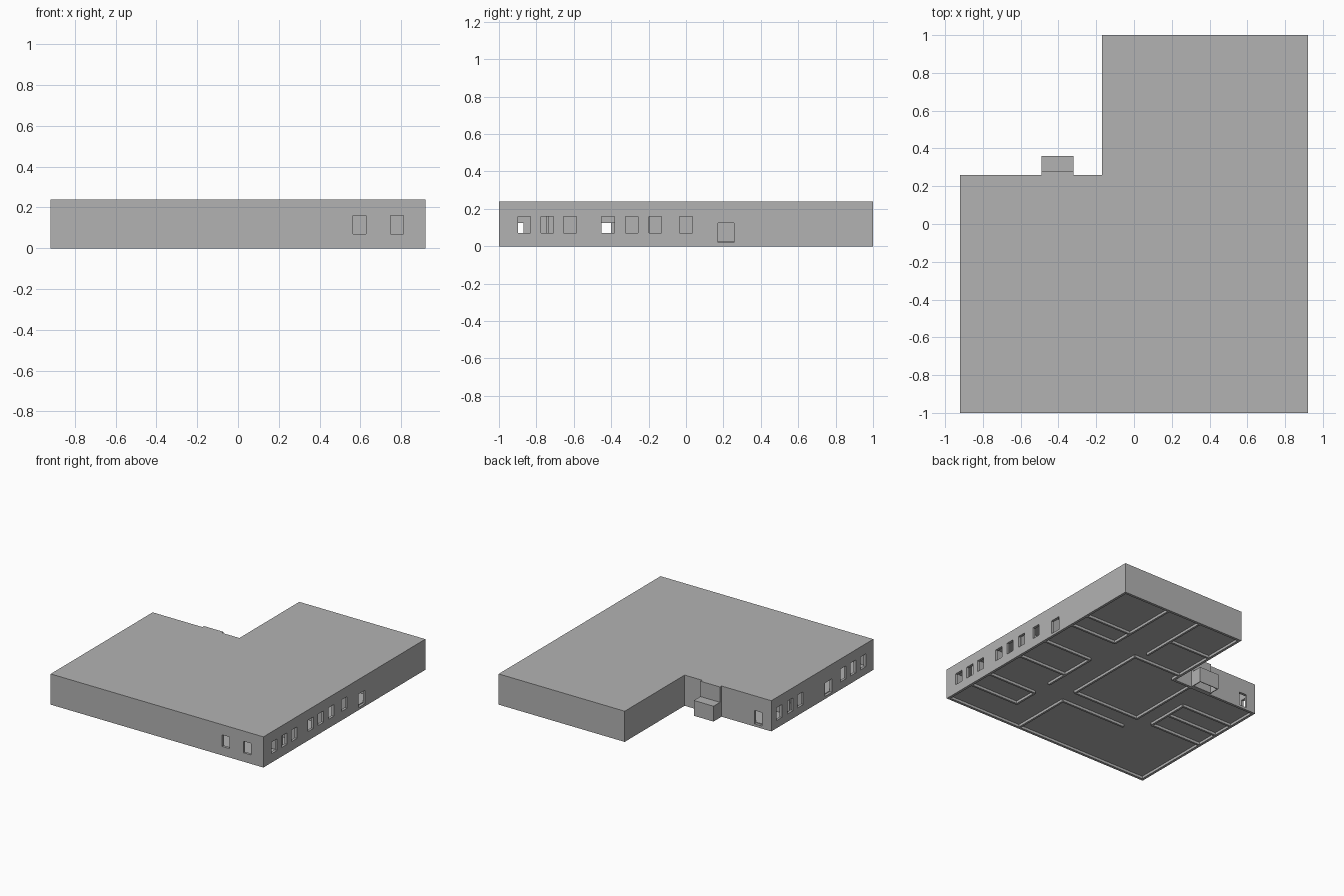
import bpy, bmesh

if "Cube" in bpy.data.objects:
    bpy.data.objects.remove(bpy.data.objects["Cube"])

grey = bpy.data.materials.new("plain_grey")
grey.diffuse_color = (0.45, 0.45, 0.45, 1)
grey.use_nodes = True
grey.node_tree.nodes["Principled BSDF"].inputs["Base Color"].default_value = grey.diffuse_color

H, ROOF, T = 0.24, 0.015, 0.02     # height, roof and wall thickness
FLOOR = 0.02


def finish(name, bm):
    bmesh.ops.recalc_face_normals(bm, faces=bm.faces)
    me = bpy.data.meshes.new(name)
    bm.to_mesh(me)
    bm.free()
    me.materials.append(grey)
    ob = bpy.data.objects.new(name, me)
    bpy.context.collection.objects.link(ob)
    return ob


def add_box(bm, x0, x1, y0, y1, z0, z1):
    v = bmesh.ops.create_cube(bm, size=1)["verts"]
    for p in v:
        p.co = ((x0, x1)[p.co.x > 0], (y0, y1)[p.co.y > 0], (z0, z1)[p.co.z > 0])


def boxes(name, items):
    bm = bmesh.new()
    for b in items:
        add_box(bm, *b)
    return finish(name, bm)


def outline(d):
    """L-shaped plan, inset by d"""
    return [(-0.92 + d, -1 + d), (0.92 - d, -1 + d), (0.92 - d, 1 - d),
            (-0.17 + d, 1 - d), (-0.17 + d, 0.26 - d), (-0.92 + d, 0.26 - d)]


def slab(name, d, z0, z1):
    bm = bmesh.new()
    lo = [bm.verts.new((x, y, z0)) for x, y in outline(d)]
    hi = [bm.verts.new((x, y, z1)) for x, y in outline(d)]
    bm.faces.new(lo)
    bm.faces.new(hi)
    for i in range(6):
        j = (i + 1) % 6
        bm.faces.new((lo[i], lo[j], hi[j], hi[i]))
    return finish(name, bm)


# Outer walls as a closed L-shaped ring
bm = bmesh.new()
loops = [[bm.verts.new((x, y, z)) for x, y in outline(d)]
         for d, z in ((0, 0), (0, H - ROOF), (T, H - ROOF), (T, 0))]
for k in range(4):
    a, b = loops[k], loops[(k + 1) % 4]
    for i in range(6):
        j = (i + 1) % 6
        bm.faces.new((a[i], a[j], b[j], b[i]))
walls = finish("outer_walls", bm)

# Window and door openings
WIN, DOOR = (0.07, 0.16), (0.02, 0.125)
cuts = []
for y in (-0.865, -0.742, -0.62, -0.417, -0.29, -0.165, 0.0):        # right side
    cuts.append((0.85, 0.97, y - 0.034, y + 0.034, *WIN))
cuts.append((0.85, 0.97, 0.172, 0.257, *DOOR))
for y in (-0.875, -0.75, -0.63, -0.10, 0.025, 0.165):                # left side
    cuts.append((-0.97, -0.85, y - 0.034, y + 0.034, 0.06, 0.16))
cuts.append((-0.97, -0.85, -0.49, -0.402, *DOOR))
for x in (0.595, 0.78):                                              # front
    cuts.append((x - 0.032, x + 0.032, -1.05, -0.95, *WIN))
cuts.append((-0.84, -0.775, 0.2, 0.3, *DOOR))                        # rear door
cutter = boxes("opening_cutter", cuts)
cutter.hide_render = True
mod = walls.modifiers.new("openings", "BOOLEAN")
mod.operation, mod.solver, mod.object = "DIFFERENCE", "EXACT", cutter
bpy.context.view_layer.objects.active = walls
walls.select_set(True)
bpy.ops.object.modifier_apply(modifier=mod.name)
bpy.data.objects.remove(cutter)

# Roof and recessed floor
slab("roof", 0, H - ROOF, H)
slab("floor", T, FLOOR, FLOOR + 0.006)

# Inner partition walls: thin boxes along x or along y
P = 0.008
along_x = [(0.55, 0.5, 0.9), (0.38, 0.5, 0.9), (0.08, 0.48, 0.9), (-0.2, 0.48, 0.9),
           (-0.54, 0.48, 0.9), (-0.74, 0.48, 0.9), (-0.35, -0.32, 0.26),
           (-0.5, -0.32, 0.25), (0.32, -0.15, 0.26), (-0.35, -0.9, -0.46),
           (-0.0, -0.9, -0.46), (-0.17, -0.9, -0.46), (0.65, -0.15, 0.21)]
along_y = [(0.5, 0.38, 0.98), (0.21, 0.4, 0.98), (0.48, -0.38, 0.08),
           (0.26, -0.35, 0.32), (-0.32, -0.35, 0.24), (0.25, -0.87, -0.5),
           (-0.46, -0.35, 0.0), (0.48, -0.74, -0.54)]
parts = [(a, b, y - P, y + P, 0, H - ROOF) for y, a, b in along_x]
parts += [(x - P, x + P, a, b, 0, H - ROOF) for x, a, b in along_y]
parts += [(0.25 - P, 0.25 + P, -0.98, -0.87, 0.125, H - ROOF),       # door heads
          (0.25 - P, 0.25 + P, -0.5, -0.35, 0.125, H - ROOF),
          (0.25 - P, 0.25 + P, -0.98, -0.87, 0, FLOOR)]
boxes("partition_walls", parts)

# Rear entrance: raised wall panel and hollow low porch box
boxes("entrance_panel", [(-0.49, -0.32, 0.26, 0.28, 0, H)])
t = 0.006
boxes("entrance_porch", [(-0.49, -0.32, 0.36 - t, 0.36, 0, 0.12),
                         (-0.49, -0.49 + t, 0.28, 0.36 - t, 0, 0.12),
                         (-0.32 - t, -0.32, 0.28, 0.36 - t, 0, 0.12),
                         (-0.49 + t, -0.32 - t, 0.28, 0.36 - t, 0.12 - t, 0.12)])
